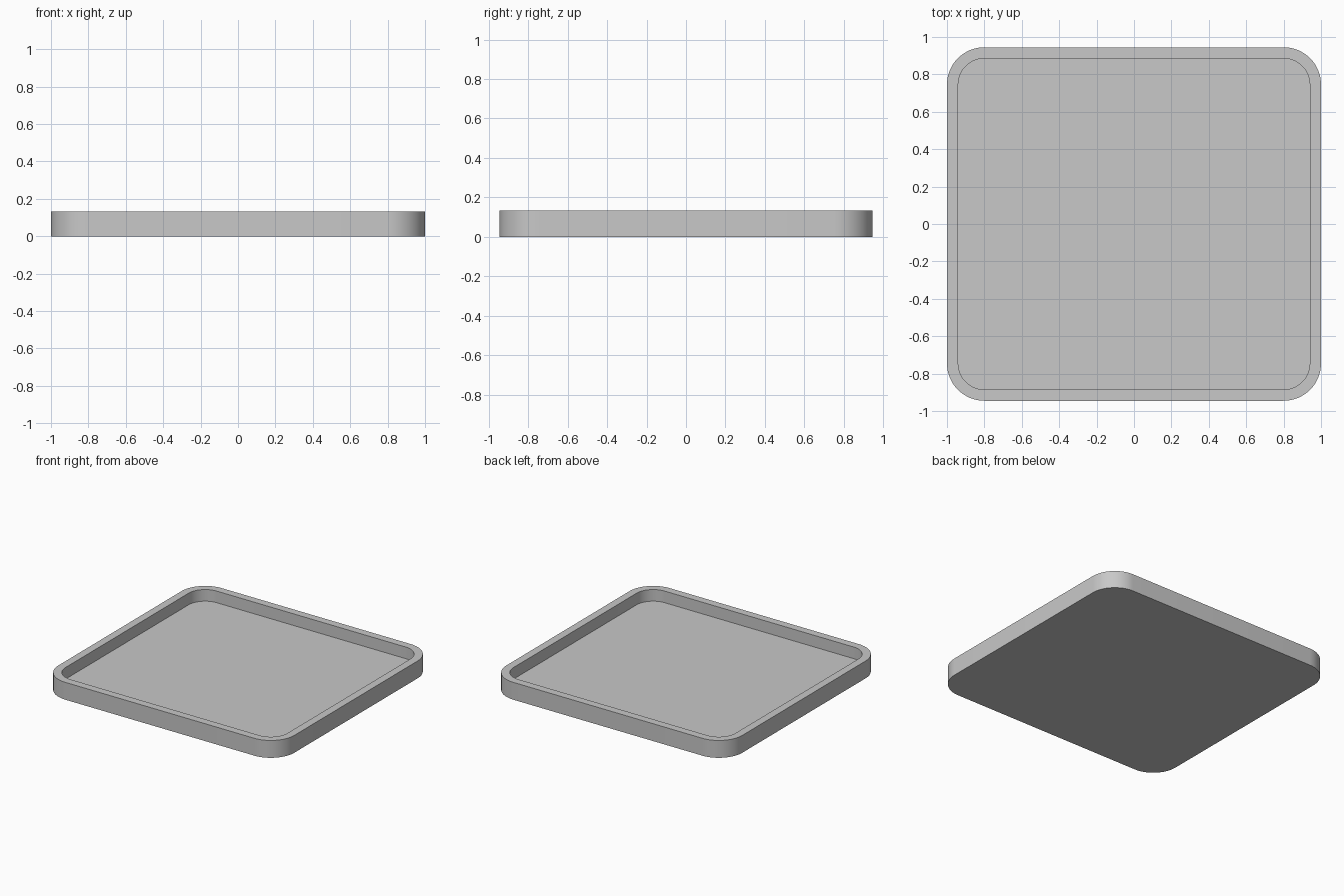
import bpy
import bmesh
import math

cube = bpy.data.objects.get("Cube")
if cube:
    bpy.data.objects.remove(cube, do_unlink=True)

HALF_X, HALF_Y = 1.0, 0.945
HEIGHT, FLOOR, RIM, RADIUS = 0.133, 0.044, 0.06, 0.2
STEPS = 16

# Single grey material
grey = bpy.data.materials.new("plain grey")
grey.use_nodes = True
colour = (0.58, 0.58, 0.58, 1)
grey.diffuse_color = colour
grey.node_tree.nodes["Principled BSDF"].inputs["Base Color"].default_value = colour


def rounded_loop(bm, inset, z):
    """Ring of vertices around a rounded rectangle, counter-clockwise."""
    r = RADIUS - inset
    ring = []
    for quarter, (sx, sy) in enumerate([(1, 1), (-1, 1), (-1, -1), (1, -1)]):
        for i in range(STEPS + 1):
            a = math.pi / 2 * (quarter + i / STEPS)
            ring.append(bm.verts.new((sx * (HALF_X - RADIUS) + r * math.cos(a),
                                      sy * (HALF_Y - RADIUS) + r * math.sin(a), z)))
    return ring


def bridge(bm, lower, upper):
    n = len(lower)
    for i in range(n):
        j = (i + 1) % n
        bm.faces.new((lower[i], lower[j], upper[j], upper[i]))


# Tray: underside, outer wall, flat rim, inner wall and recessed floor
bm = bmesh.new()
rings = [rounded_loop(bm, inset, z) for inset, z in
         [(0, 0), (0, HEIGHT), (RIM, HEIGHT), (RIM, FLOOR)]]
for lower, upper in zip(rings, rings[1:]):
    bridge(bm, lower, upper)
bm.faces.new(reversed(rings[0]))
bm.faces.new(rings[-1])

mesh = bpy.data.meshes.new("tray")
bm.to_mesh(mesh)
bm.free()
mesh.materials.append(grey)
tray = bpy.data.objects.new("tray", mesh)
bpy.context.collection.objects.link(tray)

# Smooth corners, crisp rim edges
bpy.ops.object.select_all(action="DESELECT")
tray.select_set(True)
bpy.context.view_layer.objects.active = tray
bpy.ops.object.shade_smooth_by_angle(angle=math.radians(30))
